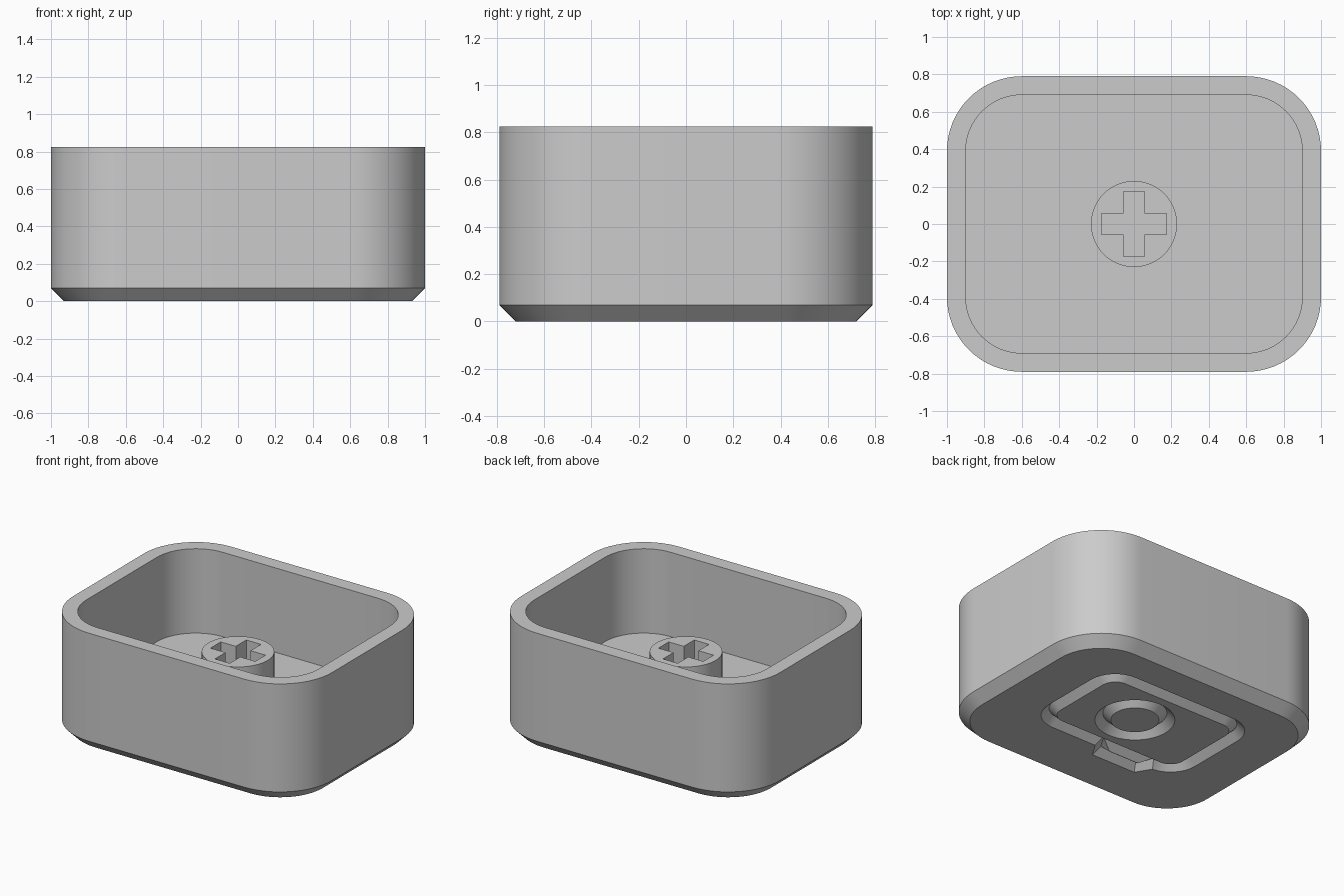
import bpy, bmesh, math
from mathutils import Vector

cube = bpy.data.objects.get("Cube")
if cube:
    bpy.data.objects.remove(cube, do_unlink=True)

grey = bpy.data.materials.new("plain_grey")
grey.use_nodes = True
COLOUR = (0.6, 0.6, 0.6, 1)
grey.diffuse_color = COLOUR
grey.node_tree.nodes["Principled BSDF"].inputs["Base Color"].default_value = COLOUR

HEIGHT, FLOOR, STEM_TOP = 0.825, 0.235, 0.555


def make(name, bm):
    bmesh.ops.recalc_face_normals(bm, faces=bm.faces)
    mesh = bpy.data.meshes.new(name)
    bm.to_mesh(mesh)
    bm.free()
    mesh.materials.append(grey)
    obj = bpy.data.objects.new(name, mesh)
    bpy.context.collection.objects.link(obj)
    return obj


def rounded_rect(hx, hy, r, cy=0, steps=16):
    """Counter-clockwise outline with rounded corners."""
    pts = []
    for k, (sx, sy) in enumerate([(1, 1), (-1, 1), (-1, -1), (1, -1)]):
        for i in range(steps + 1):
            a = (k + i / steps) * math.pi / 2
            pts.append(Vector((sx * (hx - r) + r * math.cos(a),
                               cy + sy * (hy - r) + r * math.sin(a))))
    return pts


def circle(radius, cx=0, cy=0, n=64):
    return [Vector((cx + radius * math.cos(math.tau * i / n),
                    cy + radius * math.sin(math.tau * i / n))) for i in range(n)]


def bridge(bm, a, b):
    for i in range(len(a)):
        j = (i + 1) % len(a)
        bm.faces.new((a[i], a[j], b[j], b[i]))


def loft(name, levels):
    """Skin a stack of (outline, z) levels and cap both ends."""
    bm = bmesh.new()
    rings = [[bm.verts.new((p.x, p.y, z)) for p in pts] for pts, z in levels]
    for a, b in zip(rings, rings[1:]):
        bridge(bm, a, b)
    bm.faces.new(rings[0])
    bm.faces.new(rings[-1])
    return make(name, bm)


def groove_cutter(name, path, closed=True, w=0.05):
    """Sweep a diamond section along a path to engrave a V groove."""
    bm = bmesh.new()
    n = len(path)
    sections = []
    for i, p in enumerate(path):
        before = path[i - 1] if closed or i > 0 else None
        after = path[(i + 1) % n] if closed or i < n - 1 else None
        d1 = (p - before).normalized() if before else (after - p).normalized()
        d2 = (after - p).normalized() if after else d1
        n1, n2 = Vector((d1.y, -d1.x)), Vector((d2.y, -d2.x))
        mitre = (n1 + n2) / (1 + n1.dot(n2)) * w
        sections.append([bm.verts.new((p.x + s * mitre.x, p.y + s * mitre.y, z))
                         for s, z in ((1, 0), (0, w), (-1, 0), (0, -w))])
    for i in range(n if closed else n - 1):
        bridge(bm, sections[i], sections[(i + 1) % n])
    if not closed:
        bm.faces.new(sections[0])
        bm.faces.new(sections[-1])
    return make(name, bm)


def cut(target, cutter):
    mod = target.modifiers.new("cut", "BOOLEAN")
    mod.operation, mod.solver, mod.object = "DIFFERENCE", "EXACT", cutter
    cutter.hide_render = True
    bpy.context.view_layer.objects.active = target
    bpy.ops.object.modifier_apply(modifier=mod.name)
    bpy.data.objects.remove(cutter, do_unlink=True)


# Hollow cap shell: chamfered base, straight walls, open top
shell = loft("cap_shell", [
    (rounded_rect(0.93, 0.72, 0.33), 0),
    (rounded_rect(1, 0.79, 0.4), 0.07),
    (rounded_rect(1, 0.79, 0.4), HEIGHT),
    (rounded_rect(0.9, 0.69, 0.3), HEIGHT),
    (rounded_rect(0.9, 0.69, 0.3), FLOOR)])

# Engraved icon on the underside: frame, lens ring and side bump
cut(shell, groove_cutter("frame_cutter", rounded_rect(0.555, 0.36, 0.15, 0.088, 8)))
cut(shell, groove_cutter("lens_cutter", circle(0.203, 0.064, 0.085)))
bump = [Vector(p) for p in ((-0.40, -0.26), (-0.33, -0.375), (-0.04, -0.375), (0.03, -0.26))]
cut(shell, groove_cutter("bump_cutter", bump, closed=False))

# Round stem with a cross-shaped socket
stem = loft("stem", [(circle(0.23), FLOOR), (circle(0.23), STEM_TOP)])
L, W = 0.173, 0.057
arm = [(L, -W), (L, W), (W, W)]
cross = []
for k in range(4):
    for x, y in arm:
        for _ in range(k):
            x, y = -y, x
        cross.append(Vector((x, y)))
cut(stem, loft("cross_cutter", [(cross, FLOOR - 0.1), (cross, STEM_TOP + 0.1)]))

# Smooth rounded walls, crisp edges
for obj in (shell, stem):
    bpy.ops.object.select_all(action="DESELECT")
    obj.select_set(True)
    bpy.context.view_layer.objects.active = obj
    bpy.ops.object.shade_smooth_by_angle(angle=math.radians(30))
